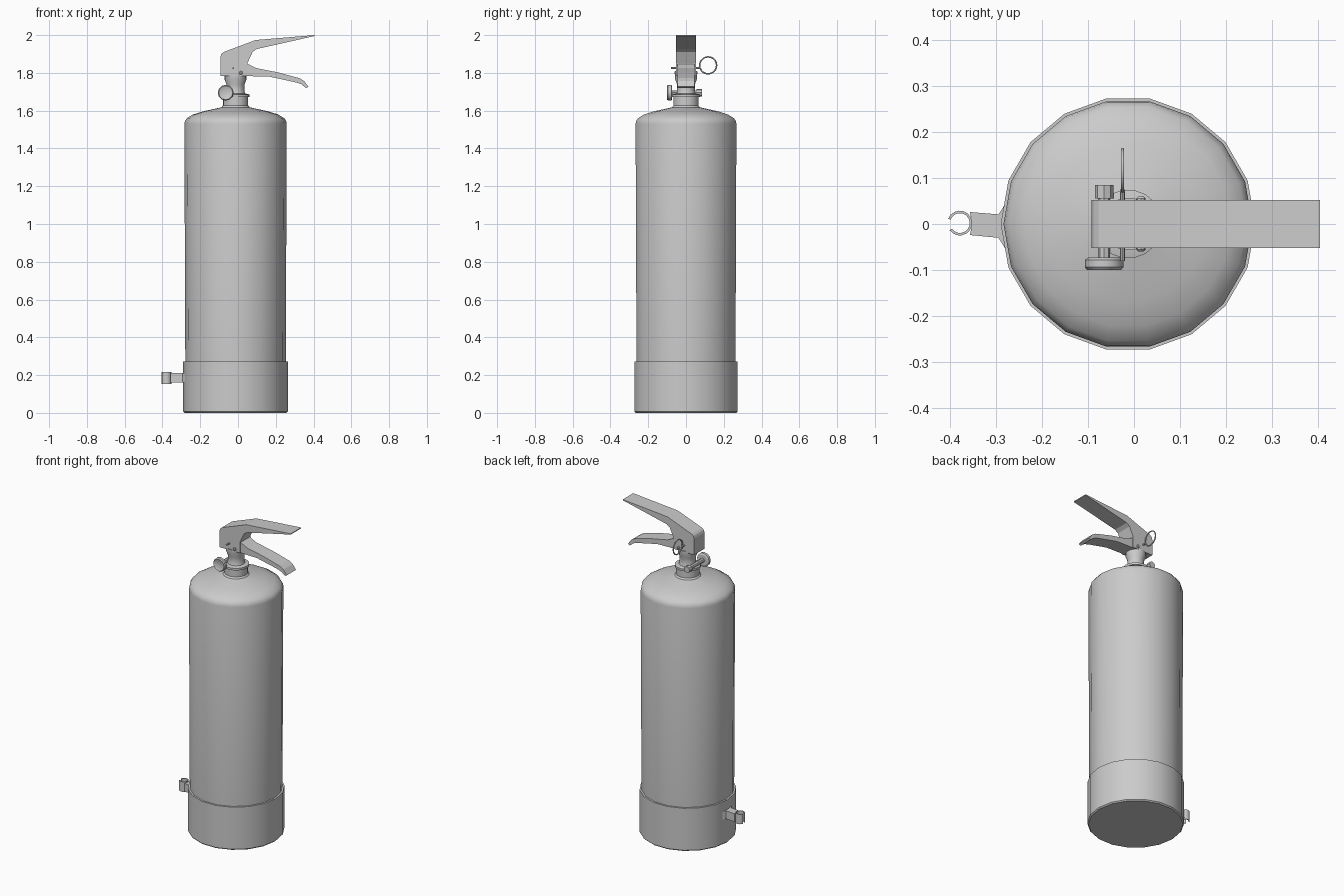
import bpy, bmesh
from math import cos, sin, pi, radians

if "Cube" in bpy.data.objects:
    bpy.data.objects.remove(bpy.data.objects["Cube"])

CX = -0.013  # cylinder axis


def finish(name, bm, smooth=True):
    bmesh.ops.recalc_face_normals(bm, faces=bm.faces)
    me = bpy.data.meshes.new(name)
    bm.to_mesh(me)
    bm.free()
    ob = bpy.data.objects.new(name, me)
    bpy.context.collection.objects.link(ob)
    if smooth:
        bpy.ops.object.select_all(action='DESELECT')
        ob.select_set(True)
        bpy.context.view_layer.objects.active = ob
        bpy.ops.object.shade_smooth_by_angle(angle=radians(32))
    return ob


def place(c, axis, a, b, h):
    """Point at height h along axis, with a, b across it."""
    p = (a, b, h) if axis == 'z' else (a, h, b)
    return tuple(u + v for u, v in zip(c, p))


def lathe(name, profile, n, c=(CX, 0, 0), axis='z', caps=True):
    bm = bmesh.new()
    rings = [[bm.verts.new(place(c, axis, r * cos(2 * pi * i / n), r * sin(2 * pi * i / n), h))
              for i in range(n)] for r, h in profile]
    for lo, hi in zip(rings, rings[1:]):
        for i in range(n):
            j = (i + 1) % n
            bm.faces.new((lo[i], lo[j], hi[j], hi[i]))
    if caps:
        bm.faces.new(rings[0])
        bm.faces.new(rings[-1])
    return finish(name, bm)


def extrude(name, outline, h0, h1, axis='y', smooth=False):
    bm = bmesh.new()
    lo, hi = [[bm.verts.new(place((0, 0, 0), axis, a, b, h)) for a, b in outline] for h in (h0, h1)]
    bm.faces.new(lo)
    bm.faces.new(hi)
    n = len(outline)
    for i in range(n):
        j = (i + 1) % n
        bm.faces.new((lo[i], lo[j], hi[j], hi[i]))
    return finish(name, bm, smooth)


# tank with domed shoulder and neck
lathe("tank", [(0.262, 0.03), (0.266, 0.27), (0.271, 1.53), (0.268, 1.545), (0.258, 1.56),
               (0.225, 1.58), (0.17, 1.597), (0.11, 1.61), (0.075, 1.618),
               (0.067, 1.627), (0.067, 1.672)], 18)

# base sleeve
lathe("base_sleeve", [(0.270, 0), (0.277, 0.007), (0.277, 0.272), (0.264, 0.272)], 18)

# collar and flared valve stem
lathe("collar", [(0.075, 1.672), (0.075, 1.685), (0.055, 1.69)], 18)
lathe("valve_stem", [(0.055, 1.68), (0.047, 1.70), (0.048, 1.74), (0.058, 1.765), (0.058, 1.79)], 18)

# pressure gauge and its cross pipe
GAUGE = (-0.065, 0, 1.695)
lathe("gauge", [(0.034, -0.073), (0.042, -0.078), (0.042, -0.094), (0.037, -0.1), (0.032, -0.097)],
      12, GAUGE, 'y')
lathe("gauge_pipe", [(0.013, -0.08), (0.013, 0.055), (0.02, 0.055), (0.02, 0.085)], 8, GAUGE, 'y')

# carrying handle with valve head
extrude("upper_handle", [(-0.093, 1.783), (-0.093, 1.885), (-0.088, 1.90), (-0.077, 1.91), (0.093, 1.974),
                         (0.405, 2.0), (0.405, 1.995), (0.098, 1.926), (0.077, 1.91),
                         (0.05, 1.852), (0.05, 1.783)], -0.052, 0.052)

# squeeze lever
extrude("squeeze_lever", [(-0.03, 1.785), (0.04, 1.855), (0.052, 1.847), (0.098, 1.825), (0.21, 1.803),
                          (0.325, 1.772), (0.35, 1.757), (0.373, 1.727), (0.36, 1.72), (0.335, 1.74),
                          (0.305, 1.75), (0.167, 1.78)], -0.046, 0.046)

# pivot rivets
for side, s in (("front", -1), ("back", 1)):
    lathe("rivet_" + side, [(0.010, s * 0.04), (0.010, s * 0.056), (0.006, s * 0.06)], 8,
          (0.015, 0, 1.80), 'y')

# safety pin and pull ring
lathe("safety_pin", [(0.005, -0.08), (0.005, 0.075)], 8, (-0.025, 0, 1.825), 'y')
bpy.ops.mesh.primitive_torus_add(major_segments=20, minor_segments=6, major_radius=0.045,
                                 minor_radius=0.004, location=(-0.025, 0.117, 1.84),
                                 rotation=(0, pi / 2, 0))
bpy.context.object.name = "pull_ring"
bpy.ops.object.shade_smooth_by_angle(angle=radians(65))

# hose clip: flared arm and open C-shaped grip
extrude("clip_arm", [(-0.262, 0.055), (-0.276, 0.05), (-0.295, 0.021), (-0.357, 0.026), (-0.352, 0.0),
                     (-0.357, -0.024), (-0.295, -0.03), (-0.276, -0.06), (-0.262, -0.06)],
        0.16, 0.211, 'z')
angles = [radians(-145 + 305 * i / 14) for i in range(15)]
grip = [(-0.379 + r * cos(a), 0.002 + r * sin(a))
        for r, seq in ((0.027, angles), (0.0215, angles[::-1])) for a in seq]
extrude("clip_grip", grip, 0.154, 0.217, 'z', True)
